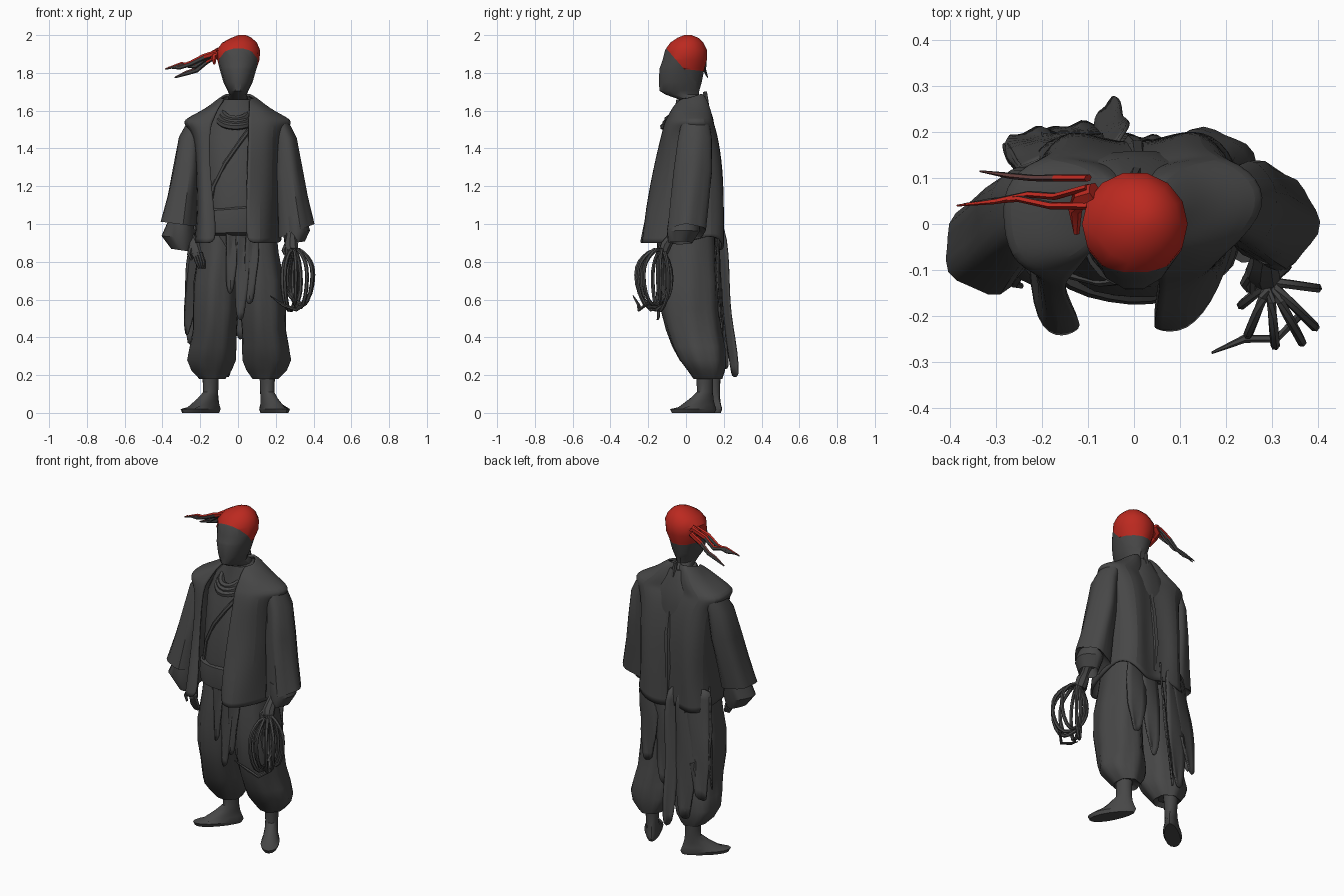
import bpy, bmesh, math, random
from mathutils import Vector

if "Cube" in bpy.data.objects:
    bpy.data.objects.remove(bpy.data.objects["Cube"])

random.seed(4)


def material(name, rgb):
    m = bpy.data.materials.new(name)
    m.diffuse_color = (*rgb, 1)
    m.use_nodes = True
    m.node_tree.nodes["Principled BSDF"].inputs["Base Color"].default_value = m.diffuse_color
    return m


GREY = material("charcoal", (0.063, 0.063, 0.063))
RED = material("red cloth", (0.5, 0.022, 0.014))
MAROON = material("dusty maroon", (0.12, 0.045, 0.042))


def make(name, verts, faces, mat=GREY, angle=35):
    me = bpy.data.meshes.new(name)
    me.from_pydata(verts, [], faces)
    bm = bmesh.new()
    bm.from_mesh(me)
    bmesh.ops.recalc_face_normals(bm, faces=bm.faces)
    bm.to_mesh(me)
    bm.free()
    me.materials.append(mat)
    ob = bpy.data.objects.new(name, me)
    bpy.context.collection.objects.link(ob)
    bpy.ops.object.select_all(action='DESELECT')
    bpy.context.view_layer.objects.active = ob
    ob.select_set(True)
    bpy.ops.object.shade_smooth_by_angle(angle=math.radians(angle))
    return ob


def loft(name, rings, n=20, fold=0.0, k=6, tilt=0.0, mat=GREY):
    """Stacked ellipses (cx, cy, z, rx, ry), with optional cloth folds."""
    verts, faces = [], []
    for j, (cx, cy, z, rx, ry) in enumerate(rings):
        for i in range(n):
            a = 2 * math.pi * i / n
            f = 1 + fold * math.sin(k * a + 0.5 * j) * min(1, j / 2)
            x = rx * f * math.cos(a)
            verts.append((cx + x, cy + ry * f * math.sin(a), z + tilt * x * j / len(rings)))
    for j in range(len(rings) - 1):
        for i in range(n):
            p, q = j * n + i, j * n + (i + 1) % n
            faces.append((p, q, q + n, p + n))
    faces += [tuple(range(n)), tuple(range(len(verts) - n, len(verts)))]
    return make(name, verts, faces, mat)


def tube(name, pts, radii, n=6, closed=False, flat=1.0, mat=GREY):
    """Tapered tube along a path."""
    pts = [Vector(p) for p in pts]
    m = len(pts)
    verts, faces = [], []
    for j, p in enumerate(pts):
        if closed:
            d = pts[(j + 1) % m] - pts[j - 1]
        else:
            d = pts[min(j + 1, m - 1)] - pts[max(j - 1, 0)]
        d.normalize()
        side = d.cross(Vector((0.12, 0.97, 0.2))).normalized()
        up = side.cross(d)
        r = radii[j] if isinstance(radii, (list, tuple)) else radii
        for i in range(n):
            a = 2 * math.pi * i / n
            verts.append(p + r * (math.cos(a) * side + flat * math.sin(a) * up))
    for j in range(m if closed else m - 1):
        for i in range(n):
            p, q, b = j * n + i, j * n + (i + 1) % n, ((j + 1) % m) * n
            faces.append((p, q, b + (i + 1) % n, b + i))
    if not closed:
        faces += [tuple(range(n)), tuple(range((m - 1) * n, m * n))]
    return make(name, verts, faces, mat)


def sheet(name, rows, thick=0.012, sub=2):
    """Cloth surface through a grid of points."""
    w = len(rows[0])
    faces = [(j * w + i, j * w + i + 1, j * w + w + i + 1, j * w + w + i)
             for j in range(len(rows) - 1) for i in range(w - 1)]
    ob = make(name, [p for r in rows for p in r], faces)
    s = ob.modifiers.new("smooth", 'SUBSURF')
    s.levels = s.render_levels = sub
    s = ob.modifiers.new("thickness", 'SOLIDIFY')
    s.thickness, s.offset = thick, 0


# Head and neck, with the cap line cut by two planes
head = loft("head", [(0, .04, 1.56, .06, .06), (0, .03, 1.66, .055, .07), (0, -.02, 1.685, .046, .09),
                     (0, -.035, 1.705, .055, .108), (0, -.03, 1.75, .077, .116), (0, -.022, 1.82, .097, .122),
                     (.002, -.006, 1.87, .112, .120), (.002, 0, 1.92, .115, .114), (.008, .004, 1.96, .092, .09),
                     (.018, .01, 1.985, .055, .058), (.022, .01, 2.0, .02, .02)], n=14)
head.data.materials.append(RED)
bm = bmesh.new()
bm.from_mesh(head.data)
cuts = [(Vector((0, -.01, 1.82)), Vector((0, .1, 1)).normalized()),
        (Vector((0, -.01, 1.82)), Vector((0, 1.15, 1)).normalized())]
for co, no in cuts:
    bmesh.ops.bisect_plane(bm, geom=bm.verts[:] + bm.edges[:] + bm.faces[:], plane_co=co, plane_no=no)
for f in bm.faces:
    f.material_index = int(all((f.calc_center_median() - co).dot(no) > 0 for co, no in cuts))
bm.to_mesh(head.data)
bm.free()

# Knot and streaming tails of the head cloth, red on the upper side
tube("knot", [(-.085, .07, 1.92), (-.115, .06, 1.90), (-.128, .03, 1.88), (-.125, -.02, 1.85)],
     [.022, .022, .015, .007], mat=RED)
for name, pts in [
        ("tail_long", [(-.10, .08, 1.92), (-.17, .06, 1.88), (-.23, .065, 1.835), (-.30, .05, 1.845), (-.385, .04, 1.82)]),
        ("tail_mid", [(-.10, .04, 1.91), (-.18, .04, 1.885), (-.25, .055, 1.85), (-.31, .05, 1.83), (-.37, .043, 1.828)]),
        ("tail_short", [(-.10, .10, 1.90), (-.17, .10, 1.86), (-.22, .10, 1.815), (-.27, .105, 1.80), (-.335, .115, 1.775)])]:
    ob = tube(name, pts, [.016, .016, .014, .013, .004], flat=.5)
    ob.data.materials.append(RED)
    ob.data.materials.append(MAROON)
    for f in ob.data.polygons:
        if f.normal.z > .2:
            f.material_index = 2 if name == "tail_short" and f.center.x < -.15 else 1
        elif f.center.x > -.15 and f.normal.z > -.3:
            f.material_index = 1

# Tunic, overlapping lapel, sash and scarf
loft("tunic", [(0, .02, .88, .19, .14), (0, -.005, 1.0, .20, .155), (0, -.005, 1.12, .195, .155), (0, .01, 1.3, .195, .148),
               (0, .03, 1.46, .20, .13), (0, .04, 1.56, .16, .105), (0, .03, 1.66, .075, .08)], n=28, fold=.015, k=9)
tube("tunic_lapel", [(.06, -.09, 1.50), (.0, -.122, 1.42), (-.07, -.13, 1.32), (-.13, -.115, 1.2), (-.15, -.11, 1.08)],
     .012, flat=.6)
loft("sash", [(-.01, -.005, .94, .19, .14), (-.01, -.005, .955, .205, .165), (-.01, -.005, 1.02, .21, .172),
              (-.01, -.005, 1.08, .205, .165), (-.01, -.005, 1.10, .19, .14)], n=28, fold=.02, k=5, tilt=.12)
for i in range(3):
    r = .068 + .011 * i
    tube("scarf_roll", [(r * math.cos(a) - .012, -.015 + (r + .015) * math.sin(a), 1.595 - .02 * i + .04 * math.sin(a))
                        for a in [2 * math.pi * t / 20 for t in range(20)]], .018, closed=True)

# Open jacket: (z, half width, front y, back y, left edge, right edge)
rows = []
for z, w, yf, yb, xl, xr in [(1.66, .085, -.02, .09, -.07, .06), (1.635, .12, -.05, .11, -.09, .06),
                             (1.60, .18, -.075, .135, -.11, .06), (1.55, .285, -.10, .145, -.13, .055),
                             (1.53, .285, -.11, .15, -.14, .055), (1.47, .23, -.125, .17, -.15, .055),
                             (1.3, .22, -.155, .195, -.15, .05), (1.1, .215, -.20, .20, -.13, .045),
                             (1.0, .22, -.22, .20, -.12, .045), (.90, .23, -.235, .20, -.12, .045)]:
    ol, orr = min(xl - .02, -w * .95), max(xr + .02, min(w * .85, .18))
    slope = .03 if z > 1.4 else .075
    row = [(xl, yf, z), ((xl + ol) / 2, yf, z), (ol, yf + .03, z), (-w, .02, z), (-w * .97, yb - .05, z),
           (-w * .65, yb, z), (-w * .3, yb - .015, z), (0, yb - .035, z), (w * .3, yb - .015, z), (w * .65, yb, z),
           (w * .97, yb - .05, z), (w, .02, z), (orr, yf + slope, z), ((xr + orr) / 2, yf + .01, z), (xr, yf, z)]
    if z > 1.6:   # raised back collar
        row = [(x, y, zz + .3 * max(0, y)) for x, y, zz in row]
    elif z < 1.4:  # soft folds
        row = [(x, y + .012 * math.sin(45 * x + 7 * z), zz) for x, y, zz in row]
    if z < .95:   # ragged hem at the back
        row = [(x, y, zz + (random.uniform(-.05, .06) if y > .1 else 0)) for x, y, zz in row]
    rows.append(row)
sheet("jacket", rows)
tube("jacket_back_fold", [(0, .10, 1.70), (.01, .12, 1.55), (.005, .165, 1.3), (-.005, .175, 1.1), (0, .175, .93)],
     [.012, .016, .02, .02, .008])

# Wide sleeves with under-cuffs
sleeve = [(.21, .05, 1.555, .05, .07), (.25, .045, 1.46, .06, .09), (.265, .035, 1.3, .073, .10),
          (.285, .02, 1.15, .08, .10), (.305, .005, 1.0, .095, .10), (.30, .0, 1.05, .05, .06)]
loft("right_sleeve", [(-x - .003 * j, y - .014 * j, z, rx, ry) for j, (x, y, z, rx, ry) in enumerate(sleeve)],
     n=24, fold=.06, k=5, tilt=-.2)
loft("left_sleeve", [(x, y, z - .01 * j, rx, ry) for j, (x, y, z, rx, ry) in enumerate(sleeve)],
     n=24, fold=.06, k=5, tilt=.6)
loft("right_cuff", [(-.30, -.05, 1.04, .06, .08), (-.315, -.06, .93, .088, .085), (-.295, -.06, .86, .055, .06),
                    (-.29, -.06, .93, .03, .04)], fold=.08, k=4, tilt=-.3)
loft("left_cuff", [(.30, -.01, 1.04, .06, .08), (.31, -.015, .96, .07, .085), (.30, -.03, .90, .05, .06),
                   (.29, -.03, .95, .03, .04)], fold=.08, k=4, tilt=.3)

# Forearms, hands and fingers
tube("right_hand", [(-.29, -.04, 1.0), (-.25, -.08, .92), (-.235, -.10, .88), (-.215, -.115, .83)],
     [.035, .028, .036, .028], n=8, flat=.7)
tube("left_hand", [(.29, -.03, 1.0), (.28, -.08, .93), (.28, -.105, .89), (.285, -.12, .85)],
     [.035, .028, .038, .034], n=8, flat=.8)
for i in range(4):
    o = .013 * i
    tube("right_finger", [(-.235 + o, -.115 - .005 * i, .85), (-.22 + o, -.125, .80), (-.205 + .7 * o, -.115, .765)],
         [.010, .009, .005])
    tube("left_finger", [(.26 + o, -.12, .87), (.26 + o, -.145, .845), (.265 + o, -.13, .82)], [.01, .01, .007])
tube("right_thumb", [(-.25, -.11, .88), (-.26, -.13, .84), (-.245, -.135, .81)], [.011, .01, .006])
tube("left_thumb", [(.255, -.10, .89), (.24, -.13, .86), (.25, -.145, .835)], [.011, .01, .006])

# Coiled rope fanning out from the left hand
for deg, reach in ((-140, .08), (-112, .125), (-85, .14), (-62, .15), (-45, .14), (-8, .105)):
    c, s = math.cos(math.radians(deg)), math.sin(math.radians(deg))
    rad, h = (reach + .05) / 2, random.uniform(.135, .165)
    mid = reach - rad
    tube("rope_loop", [(.295 + c * (mid + rad * math.cos(a)), -.125 + s * (mid + rad * math.cos(a)),
                        .862 - h + h * math.sin(a) + .01 * math.cos(3 * a))
                       for a in [2 * math.pi * t / 20 for t in range(20)]], .0105, closed=True)
tube("rope_end", [(.36, -.2, .58), (.31, -.25, .545), (.24, -.25, .57), (.17, -.28, .62)], [.009, .009, .009, .003])

# Baggy trousers gathered above the ankles
leg = [(.10, .02, 1.0, .10, .13), (.105, .015, .85, .106, .142), (.117, .015, .7, .118, .152), (.121, .02, .55, .12, .152),
       (.125, .04, .44, .115, .145), (.133, .065, .35, .122, .138), (.14, .085, .28, .127, .122), (.14, .105, .225, .105, .098),
       (.135, .115, .18, .068, .075), (.135, .11, .20, .04, .045)]
for name, s, dx in (("right_trouser_leg", -1, 0), ("left_trouser_leg", 1, .012)):
    loft(name, [(s * (x + dx * min(j, 5) / 5), y, z, rx, ry) for j, (x, y, z, rx, ry) in enumerate(leg)],
         n=32, fold=.04, k=7)

# Bare feet, turned outward
for name, x, y, turn in (("right_foot", -.145, .14, -46), ("left_foot", .155, .10, 30)):
    ob = loft(name, [(0, -.07, 0, .042, .13), (0, -.07, .02, .05, .14), (0, -.05, .045, .042, .11),
                     (0, -.02, .075, .036, .07), (0, 0, .11, .035, .045), (0, 0, .16, .038, .045), (0, 0, .26, .045, .05)], n=16)
    for v in ob.data.vertices:   # broaden the toes, narrow the heel
        if v.co.z < .05:
            v.co.x *= 1.0 - 1.6 * (v.co.y + .07)
            if v.co.y < -.12 and v.co.z > .03:
                v.co.z -= .015
    ob.location, ob.rotation_euler = (x, y, 0), (0, 0, math.radians(turn))


# Hanging rags: top point, end point, width, sideways turn
def rag(name, top, end, width, turn=0.0):
    top, end, rows = Vector(top), Vector(end), []
    c, s = math.cos(turn), math.sin(turn)
    for j in range(7):
        t = j / 6
        p = top.lerp(end, t)
        w = width * (1 - .6 * t ** 3) * random.uniform(.85, 1.15) / 2
        rows.append([(p.x + u * w * c, p.y + u * w * s + .012 * math.sin(2 * u + 5 * t), p.z + random.uniform(-.02, .02))
                     for u in (-1, 0, 1)])
    sheet(name, rows, thick=.008, sub=1)


for top, end, width, turn in [
        ((-.05, .16, .98), (-.06, .26, .18), .11, .8), ((.03, .165, .98), (.02, .19, .40), .12, 0),
        ((.12, .165, .98), (.13, .18, .52), .13, 0), ((-.13, .17, .98), (-.14, .215, .24), .15, .2),
        ((-.18, .15, 1.0), (-.24, .20, .36), .15, .3), ((-.21, .08, 1.0), (-.27, .14, .42), .13, -1.0)]:
    rag("back_rag", top, end, width, turn)
for top, end, width in [((.03, -.13, .97), (.01, -.145, .50), .08), ((.08, -.14, .97), (.06, -.15, .58), .07),
                        ((-.03, -.14, .97), (-.04, -.145, .64), .06)]:
    rag("sash_end", top, end, width)
